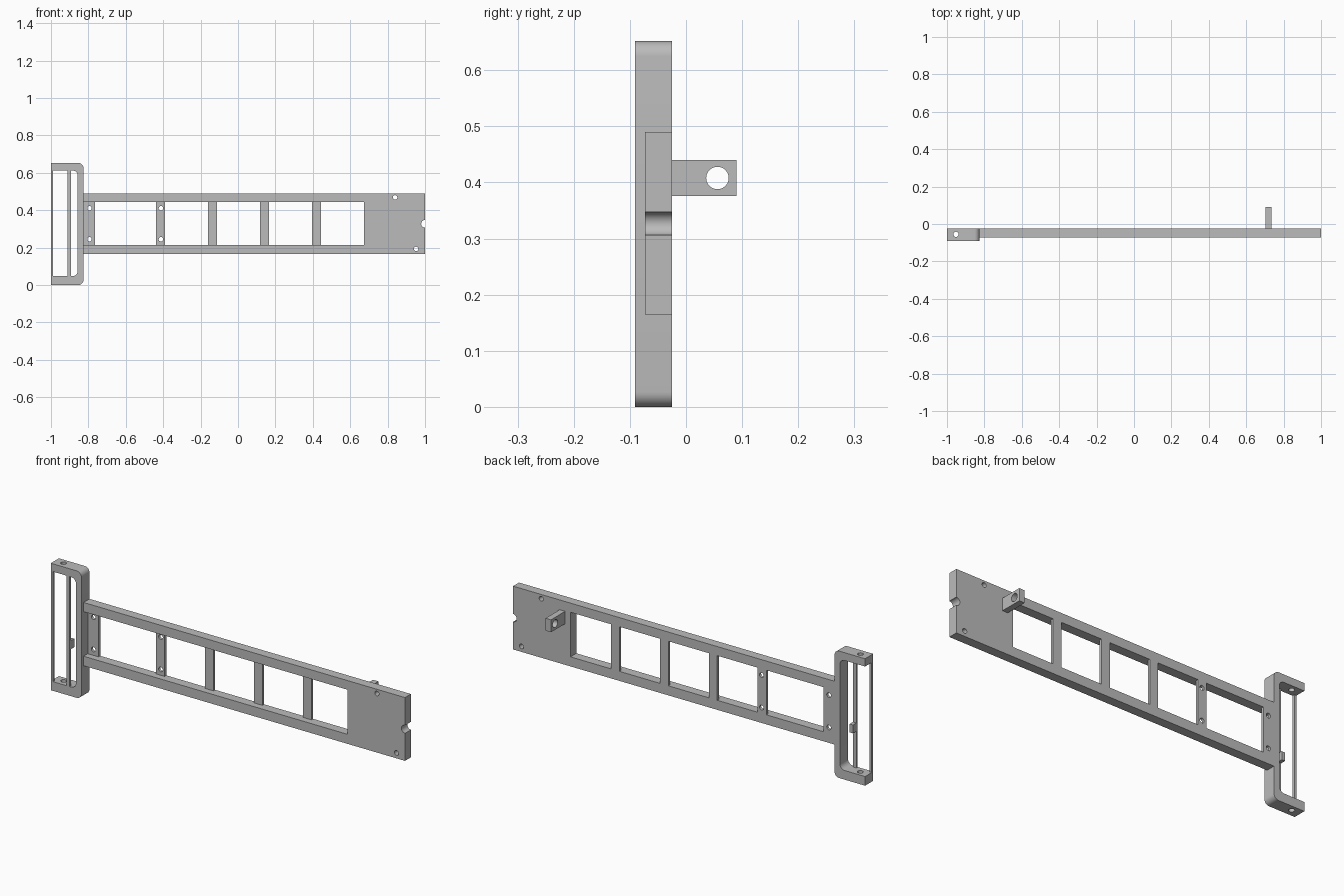
import bpy, bmesh, math
from mathutils import Matrix, Vector

if "Cube" in bpy.data.objects:
    bpy.data.objects.remove(bpy.data.objects["Cube"], do_unlink=True)

grey = bpy.data.materials.new("plain grey")
grey.use_nodes = True
grey.diffuse_color = (0.5, 0.5, 0.5, 1)
grey.node_tree.nodes["Principled BSDF"].inputs["Base Color"].default_value = (0.5, 0.5, 0.5, 1)

FRONT, BACK = -0.091, -0.025      # depth of the end bracket
PLATE_FRONT = -0.073              # front of the ladder frame
MID = 0.327                       # height of the centre line


def finish(name, bm):
    mesh = bpy.data.meshes.new(name)
    bm.to_mesh(mesh)
    bm.free()
    mesh.materials.append(grey)
    obj = bpy.data.objects.new(name, mesh)
    bpy.context.collection.objects.link(obj)
    return obj


def box(name, x, y, z, round_right=0):
    """Box from (low, high) pairs; round_right rounds its two +x corners."""
    bm = bmesh.new()
    bmesh.ops.create_cube(bm, size=1)
    for v in bm.verts:
        v.co = Vector([r[0] if c < 0 else r[1] for c, r in zip(v.co, (x, y, z))])
    if round_right:
        edges = [e for e in bm.edges
                 if all(abs(v.co.x - x[1]) < 1e-5 for v in e.verts)
                 and abs(e.verts[0].co.y - e.verts[1].co.y) > 1e-4]
        bmesh.ops.bevel(bm, geom=edges, offset=round_right, segments=8,
                        profile=0.5, affect='EDGES')
    return finish(name, bm)


def rod(centre, radius, length, axis):
    bm = bmesh.new()
    turn = {'x': Matrix.Rotation(math.pi / 2, 4, 'Y'),
            'y': Matrix.Rotation(math.pi / 2, 4, 'X'),
            'z': Matrix.Identity(4)}[axis]
    bmesh.ops.create_cone(bm, cap_ends=True, segments=32, radius1=radius,
                          radius2=radius, depth=length,
                          matrix=Matrix.Translation(centre) @ turn)
    return finish("hole_cutter", bm)


def cut(obj, cutter):
    cutter.hide_render = True
    mod = obj.modifiers.new("cut", 'BOOLEAN')
    mod.operation, mod.solver, mod.object = 'DIFFERENCE', 'EXACT', cutter
    bpy.context.view_layer.objects.active = obj
    bpy.ops.object.modifier_apply(modifier=mod.name)
    bpy.data.objects.remove(cutter, do_unlink=True)


# Ladder frame: front pocket leaves thin rungs flush with the back
frame = box("ladder_frame", (-0.826, 1), (PLATE_FRONT, BACK), (0.165, 0.49))
opening = (0.214, 0.443)
cut(frame, box("pocket_cutter", (-0.9, 0.674), (-0.2, -0.039), opening))
rungs = [(-0.9, -0.765), (-0.439, -0.39), (-0.16, -0.112),
         (0.118, 0.166), (0.396, 0.444), (0.674, 1)]
for left, right in zip(rungs, rungs[1:]):
    cut(frame, box("window_cutter", (left[1], right[0]), (-0.2, 0.1), opening))

# Screw holes and the round notch at the end
holes = [(x, MID + s * 0.083) for x in (-0.794, -0.412) for s in (-1, 1)]
holes += [(0.84, 0.468), (0.952, 0.193)]
for x, z in holes:
    cut(frame, rod((x, -0.05, z), 0.012, 0.3, 'y'))
cut(frame, rod((1, -0.05, MID), 0.0205, 0.3, 'y'))

# End bracket: rounded C shape with a hole through each arm
bracket = box("end_bracket", (-1, -0.826), (FRONT, BACK), (0, 0.652), 0.027)
cut(bracket, box("slot_cutter", (-1.2, -0.857), (-0.2, 0.1), (0.047, 0.612), 0.027))
cut(bracket, rod((-0.952, -0.055, MID), 0.014, 1, 'z'))

# Thin bars across the front of the bracket, with a small tab behind one
bar_depth = (FRONT, -0.079)
edge_bar = box("edge_bar", (-1, -0.988), bar_depth, (0.047, 0.612))
middle_bar = box("middle_bar", (-0.912, -0.893), bar_depth, (0.047, 0.612))
tab = box("bar_tab", (-0.912, -0.893), (-0.079, -0.052), (0.235, 0.278))

# Pierced lug on the back of the plate
lug = box("rear_lug", (0.704, 0.735), (BACK, 0.09), (0.376, 0.44))
cut(lug, rod((0.72, 0.056, 0.408), 0.02, 0.3, 'x'))

# Smooth the round walls, keep the corners sharp
bpy.ops.object.select_all(action='DESELECT')
for obj in (frame, bracket, lug):
    obj.select_set(True)
bpy.context.view_layer.objects.active = frame
bpy.ops.object.shade_smooth_by_angle(angle=math.radians(30))
